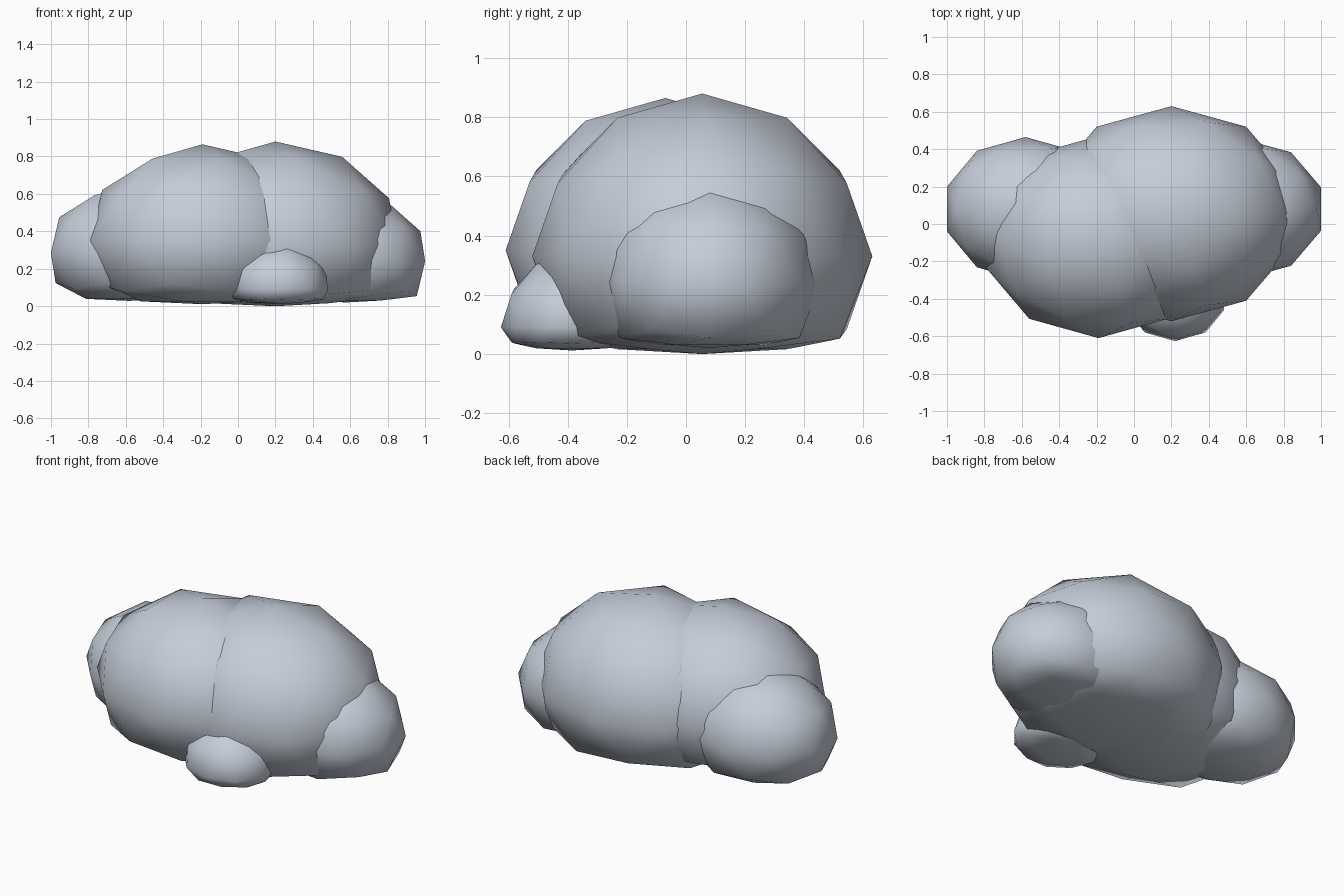
import bpy
import bmesh

if "Cube" in bpy.data.objects:
    bpy.data.objects.remove(bpy.data.objects["Cube"])

FLOOR = 0.054    # height below which the puffs are pressed flat
SQUASH = 0.2     # how much roundness is left below that height

cloud = bpy.data.materials.new("pale_cloud_grey")
cloud.diffuse_color = (0.56, 0.61, 0.69, 1.0)
cloud.use_nodes = True
cloud.node_tree.nodes["Principled BSDF"].inputs["Base Color"].default_value = cloud.diffuse_color


def puff(name, centre, radii):
    """Low-poly ball, stretched, with its underside pressed nearly flat."""
    bm = bmesh.new()
    bmesh.ops.create_icosphere(bm, subdivisions=2, radius=1.0)
    for v in bm.verts:
        for i in range(3):
            v.co[i] = centre[i] + v.co[i] * radii[i]
        if v.co.z < FLOOR:
            v.co.z = FLOOR + (v.co.z - FLOOR) * SQUASH
    for f in bm.faces:
        f.smooth = True
    mesh = bpy.data.meshes.new(name)
    bm.to_mesh(mesh)
    bm.free()
    mesh.materials.append(cloud)
    obj = bpy.data.objects.new(name, mesh)
    bpy.context.collection.objects.link(obj)
    return obj


# Two large puffs form the body
puff("main_puff", (0.20, 0.055, 0.33), (0.68, 0.575, 0.55))
puff("left_front_puff", (-0.19, -0.07, 0.35), (0.63, 0.54, 0.515))

# Medium puffs at either end
puff("left_end_puff", (-0.58, 0.08, 0.285), (0.442, 0.385, 0.361))
puff("right_end_puff", (0.58, 0.08, 0.24), (0.442, 0.375, 0.358))

# Small puff at the front
puff("small_front_puff", (0.22, -0.386, 0.09), (0.275, 0.24, 0.25))
